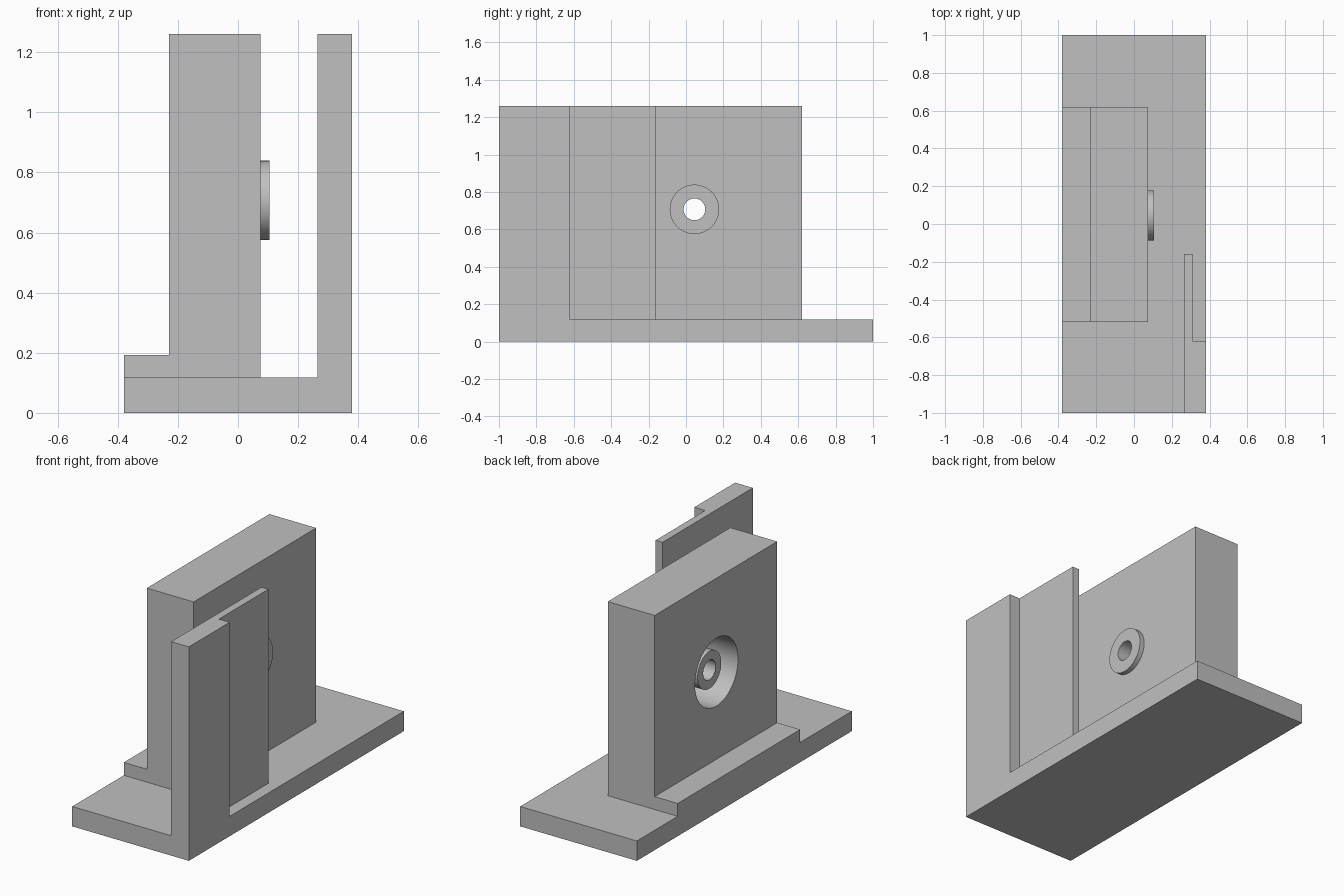
import bpy
import bmesh
import math
from mathutils import Matrix

cube = bpy.data.objects.get("Cube")
if cube:
    bpy.data.objects.remove(cube, do_unlink=True)

# Single grey material
grey = bpy.data.materials.new("plain grey")
grey.use_nodes = True
colour = (0.53, 0.53, 0.53, 1)
grey.diffuse_color = colour
grey.node_tree.nodes["Principled BSDF"].inputs["Base Color"].default_value = colour

HOLE_Y, HOLE_Z = 0.045, 0.707
BASE_TOP, TOP = 0.117, 1.26


def finish(name, bm):
    bmesh.ops.recalc_face_normals(bm, faces=bm.faces)
    mesh = bpy.data.meshes.new(name)
    bm.to_mesh(mesh)
    bm.free()
    mesh.materials.append(grey)
    obj = bpy.data.objects.new(name, mesh)
    bpy.context.collection.objects.link(obj)
    return obj


def prism(name, outline, axis, start, end):
    """Extrude a closed outline along y (outline in xz) or z (outline in xy)."""
    bm = bmesh.new()
    if axis == "y":
        points = [(a, start, b) for a, b in outline]
        move = (0, end - start, 0)
    else:
        points = [(a, b, start) for a, b in outline]
        move = (0, 0, end - start)
    face = bm.faces.new([bm.verts.new(p) for p in points])
    out = bmesh.ops.extrude_face_region(bm, geom=[face])
    verts = [g for g in out["geom"] if isinstance(g, bmesh.types.BMVert)]
    bmesh.ops.translate(bm, vec=move, verts=verts)
    return finish(name, bm)


def cylinder_x(name, radius, x0, x1):
    """Cylinder along x through the bore centre."""
    bm = bmesh.new()
    place = (Matrix.Translation(((x0 + x1) / 2, HOLE_Y, HOLE_Z))
             @ Matrix.Rotation(math.pi / 2, 4, "Y"))
    bmesh.ops.create_cone(bm, cap_ends=True, segments=64, radius1=radius,
                          radius2=radius, depth=x1 - x0, matrix=place)
    return finish(name, bm)


def cut(obj, cutter):
    cutter.hide_render = True
    mod = obj.modifiers.new("cut", "BOOLEAN")
    mod.operation = "DIFFERENCE"
    mod.solver = "EXACT"
    mod.object = cutter
    bpy.context.view_layer.objects.active = obj
    bpy.ops.object.modifier_apply(modifier=mod.name)
    bpy.data.objects.remove(cutter, do_unlink=True)


def smooth(obj):
    bpy.ops.object.select_all(action="DESELECT")
    obj.select_set(True)
    bpy.context.view_layer.objects.active = obj
    bpy.ops.object.shade_smooth_by_angle(angle=math.radians(30))


# Base plate
prism("base_plate", [(-0.38, 0), (0.38, 0), (0.38, BASE_TOP), (-0.38, BASE_TOP)],
      "y", -1, 1)

# Side wall, thick at the front and stepped to a thin panel
prism("side_wall", [(0.265, -1), (0.38, -1), (0.38, -0.62), (0.31, -0.62),
                    (0.31, -0.16), (0.265, -0.16)], "z", BASE_TOP, TOP)

# Upright block with its mounting foot, cut by a deep round recess and a bore
block = prism("upright_block",
              [(-0.38, BASE_TOP), (0.075, BASE_TOP), (0.075, TOP), (-0.23, TOP),
               (-0.23, 0.193), (-0.38, 0.193)], "y", -0.52, 0.62)
cut(block, cylinder_x("recess_cutter", 0.2, -0.3, 0.045))
cut(block, cylinder_x("bore_cutter", 0.058, -0.1, 0.2))
smooth(block)

# Hollow sleeve in the recess and raised boss on the inner face
for name, radius, x0, x1 in (("bore_sleeve", 0.11, -0.184, 0.045),
                             ("bore_boss", 0.132, 0.075, 0.105)):
    ring = cylinder_x(name, radius, x0, x1)
    cut(ring, cylinder_x("bore_cutter", 0.058, x0 - 0.1, x1 + 0.1))
    smooth(ring)
